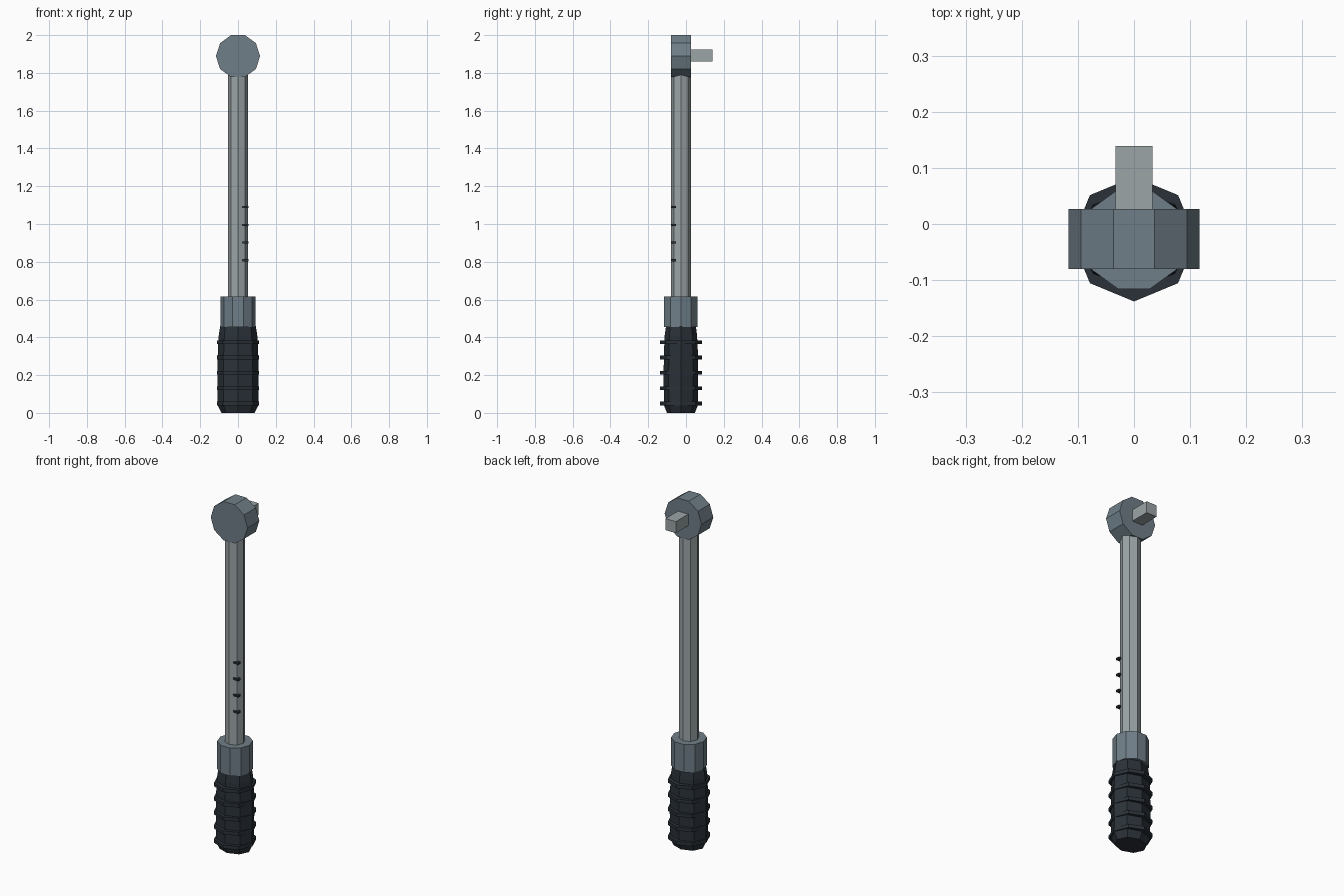
import bpy
from math import pi, sin, cos

cube = bpy.data.objects.get("Cube")
if cube:
    bpy.data.objects.remove(cube, do_unlink=True)

AXIS_Y = -0.027   # tool axis
HEAD_Z = 1.889    # ratchet centre height


def material(name, rgb):
    mat = bpy.data.materials.new(name)
    mat.use_nodes = True
    colour = (*rgb, 1)
    mat.diffuse_color = colour
    mat.node_tree.nodes["Principled BSDF"].inputs["Base Color"].default_value = colour
    return mat


steel = material("blue_grey_steel", (0.16, 0.21, 0.245))
bright = material("bright_steel", (0.33, 0.375, 0.385))
rubber = material("dark_rubber", (0.023, 0.031, 0.040))


def build(name, verts, faces, mat):
    mesh = bpy.data.meshes.new(name)
    mesh.from_pydata(verts, [], faces)
    mesh.materials.append(mat)
    obj = bpy.data.objects.new(name, mesh)
    bpy.context.collection.objects.link(obj)
    return obj


def lathe(name, profile, sides, mat, squash=1.0):
    """Faceted upright solid from (radius, z) pairs, with a corner on +x."""
    verts = [(r * cos(2 * pi * i / sides), squash * r * sin(2 * pi * i / sides), z)
             for r, z in profile for i in range(sides)]
    faces = [tuple(reversed(range(sides))),
             tuple(range(len(verts) - sides, len(verts)))]
    for k in range(len(profile) - 1):
        for i in range(sides):
            a, b = k * sides + i, k * sides + (i + 1) % sides
            faces.append((a, b, b + sides, a + sides))
    obj = build(name, verts, faces, mat)
    obj.location.y = AXIS_Y
    return obj


def box(name, centre, size, mat):
    verts = [tuple(c + s * d / 2 for c, s, d in zip(centre, size, (x, y, z)))
             for x in (-1, 1) for y in (-1, 1) for z in (-1, 1)]
    faces = [(0, 1, 3, 2), (4, 6, 7, 5), (0, 4, 5, 1),
             (2, 3, 7, 6), (0, 2, 6, 4), (1, 5, 7, 3)]
    return build(name, verts, faces, mat)


# Handle: flattened barrel grip with raised rings
grip_profile = [(0.088, 0), (0.107, 0.04), (0.109, 0.2), (0.107, 0.32),
                (0.102, 0.41), (0.094, 0.46)]
lathe("grip", grip_profile, 8, rubber, squash=0.84)
for i in range(5):
    z = 0.05 + 0.081 * i
    lathe(f"grip_ring_{i + 1}", [(0.111, z - 0.01), (0.111, z + 0.01)], 8, rubber)

# Adjusting collar and shaft
lathe("collar", [(0.093, 0.455), (0.093, 0.615)], 10, steel)
lathe("shaft", [(0.053, 0.6), (0.053, 1.85)], 8, bright)

# Scale marks along one corner of the shaft
for i in range(4):
    box(f"scale_mark_{i + 1}", (0.038, -0.065, 0.808 + 0.0937 * i),
        (0.034, 0.022, 0.011), rubber)

# Ratchet head lying across the shaft, with the square drive at the back
head = lathe("ratchet_head", [(0.117, -0.0535), (0.117, 0.0535)], 10, steel)
head.rotation_euler.x = pi / 2
head.location.z = HEAD_Z
box("square_drive", (0, 0.078, HEAD_Z + 0.003), (0.066, 0.122, 0.066), bright)
